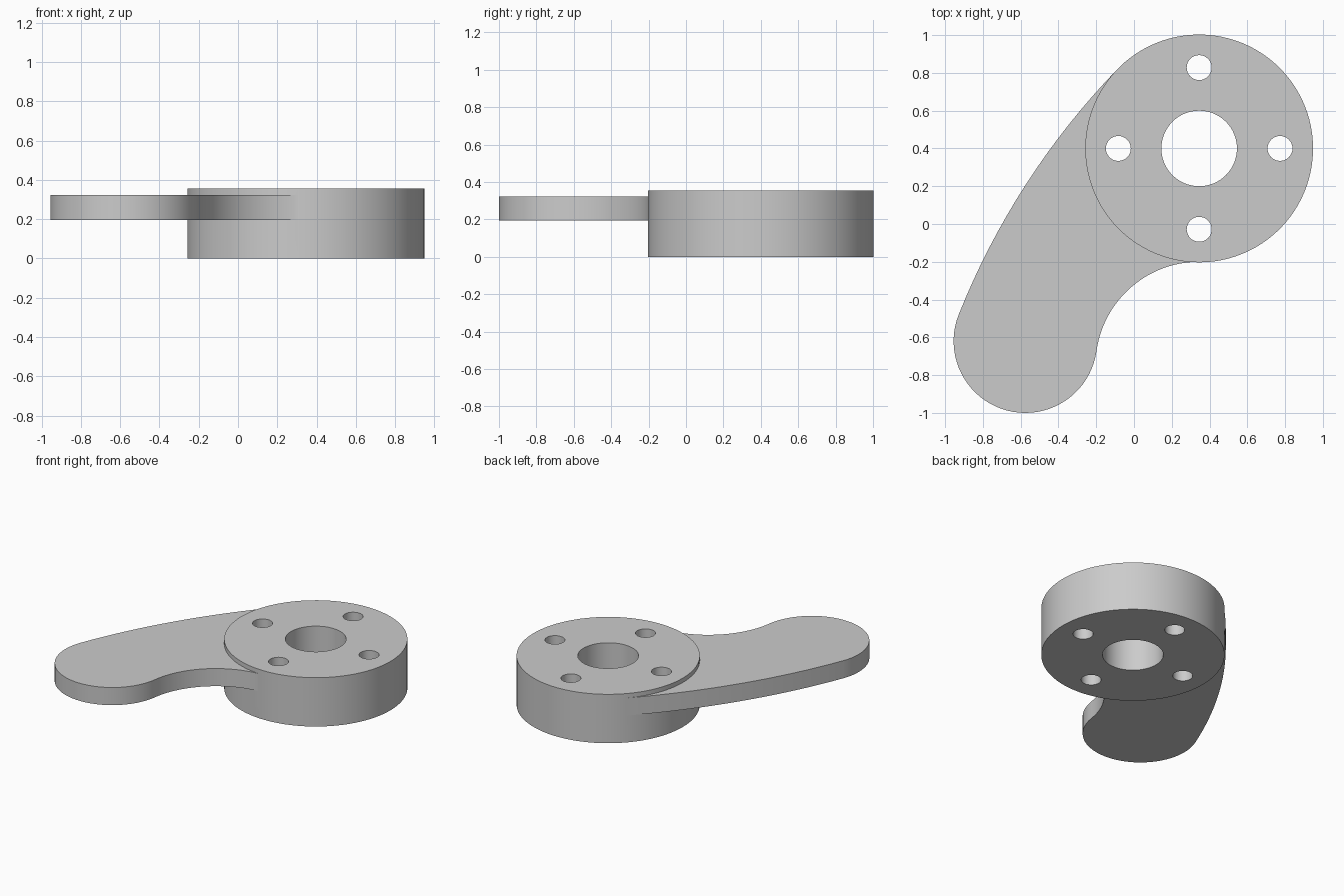
import bpy, bmesh
from math import pi, cos, sin, atan2, sqrt
from mathutils import Vector

if "Cube" in bpy.data.objects:
    bpy.data.objects.remove(bpy.data.objects["Cube"])

HUB, HUB_R, HUB_TOP = Vector((0.345, 0.4)), 0.603, 0.355
TIP, TIP_R = Vector((-0.575, -0.62)), 0.38
ARM_LOW, ARM_HIGH = 0.195, 0.323

grey = bpy.data.materials.new("plain grey")
grey.use_nodes = True
grey.diffuse_color = (0.6, 0.6, 0.6, 1)
grey.node_tree.nodes["Principled BSDF"].inputs["Base Color"].default_value = (0.6, 0.6, 0.6, 1)


def arc(center, radius, start, end, steps):
    return [center + radius * Vector((cos(a), sin(a)))
            for a in (start + (end - start) * i / steps for i in range(steps + 1))]


def circle(center, radius, steps):
    return arc(center, radius, 0, 2 * pi, steps)[:-1]


def prism(name, outline, low, high):
    """Extrude a counter-clockwise outline between two heights."""
    bm = bmesh.new()
    face = bm.faces.new([bm.verts.new((p.x, p.y, low)) for p in outline])
    top = bmesh.ops.extrude_face_region(bm, geom=[face])["geom"]
    bmesh.ops.translate(bm, vec=(0, 0, high - low),
                        verts=[v for v in top if isinstance(v, bmesh.types.BMVert)])
    bmesh.ops.recalc_face_normals(bm, faces=bm.faces)
    mesh = bpy.data.meshes.new(name)
    bm.to_mesh(mesh)
    bm.free()
    mesh.materials.append(grey)
    obj = bpy.data.objects.new(name, mesh)
    bpy.context.collection.objects.link(obj)
    return obj


def angle(v):
    return atan2(v.y, v.x) % (2 * pi)


# Long outer edge: a wide arc tangent to both the hub and the rounded tip
wide_r = 4.0
span = (TIP - HUB).length
u = (TIP - HUB) / span
along = ((wide_r - HUB_R) ** 2 - (wide_r - TIP_R) ** 2 + span ** 2) / (2 * span)
wide = HUB + along * u + sqrt((wide_r - HUB_R) ** 2 - along ** 2) * Vector((-u.y, u.x))
outer_start, outer_end = angle(HUB - wide), angle(TIP - wide)

# Inner fillet: a concave arc tangent to the tip, ending under the hub
dx, dy = HUB.x - TIP.x, -0.2 - TIP.y
fillet_r = (dx ** 2 + dy ** 2 - TIP_R ** 2) / (2 * (TIP_R + dy))
fillet = Vector((HUB.x, -0.2 - fillet_r))
inner = angle(fillet - TIP)
if inner < pi:
    inner += 2 * pi

outline = (arc(wide, wide_r, outer_start, outer_end, 16)
           + arc(TIP, TIP_R, outer_end, inner, 40)[1:]
           + arc(fillet, fillet_r, inner - pi, pi / 2, 24)[1:]
           + [HUB.copy()])

# Solid parts
body = prism("hub_with_arm", circle(HUB, HUB_R, 96), 0, HUB_TOP)
arm = prism("arm_helper", outline, ARM_LOW, ARM_HIGH)

# Centre bore and four bolt holes
cutters = [prism("bore_cutter", circle(HUB, 0.2, 64), -0.1, HUB_TOP + 0.1)]
for i, spot in enumerate(circle(HUB, 0.428, 4)):
    cutters.append(prism(f"bolt_hole_cutter_{i + 1}", circle(spot, 0.066, 32),
                         -0.1, HUB_TOP + 0.1))

for helper, operation in [(arm, "UNION")] + [(c, "DIFFERENCE") for c in cutters]:
    mod = body.modifiers.new(helper.name, "BOOLEAN")
    mod.operation, mod.solver, mod.object = operation, "EXACT", helper

# Apply the cuts, then remove the helpers
bpy.ops.object.select_all(action="DESELECT")
bpy.context.view_layer.objects.active = body
body.select_set(True)
for mod in list(body.modifiers):
    bpy.ops.object.modifier_apply(modifier=mod.name)
for helper in [arm] + cutters:
    bpy.data.objects.remove(helper)
bpy.ops.object.shade_smooth_by_angle(angle=pi / 6)
